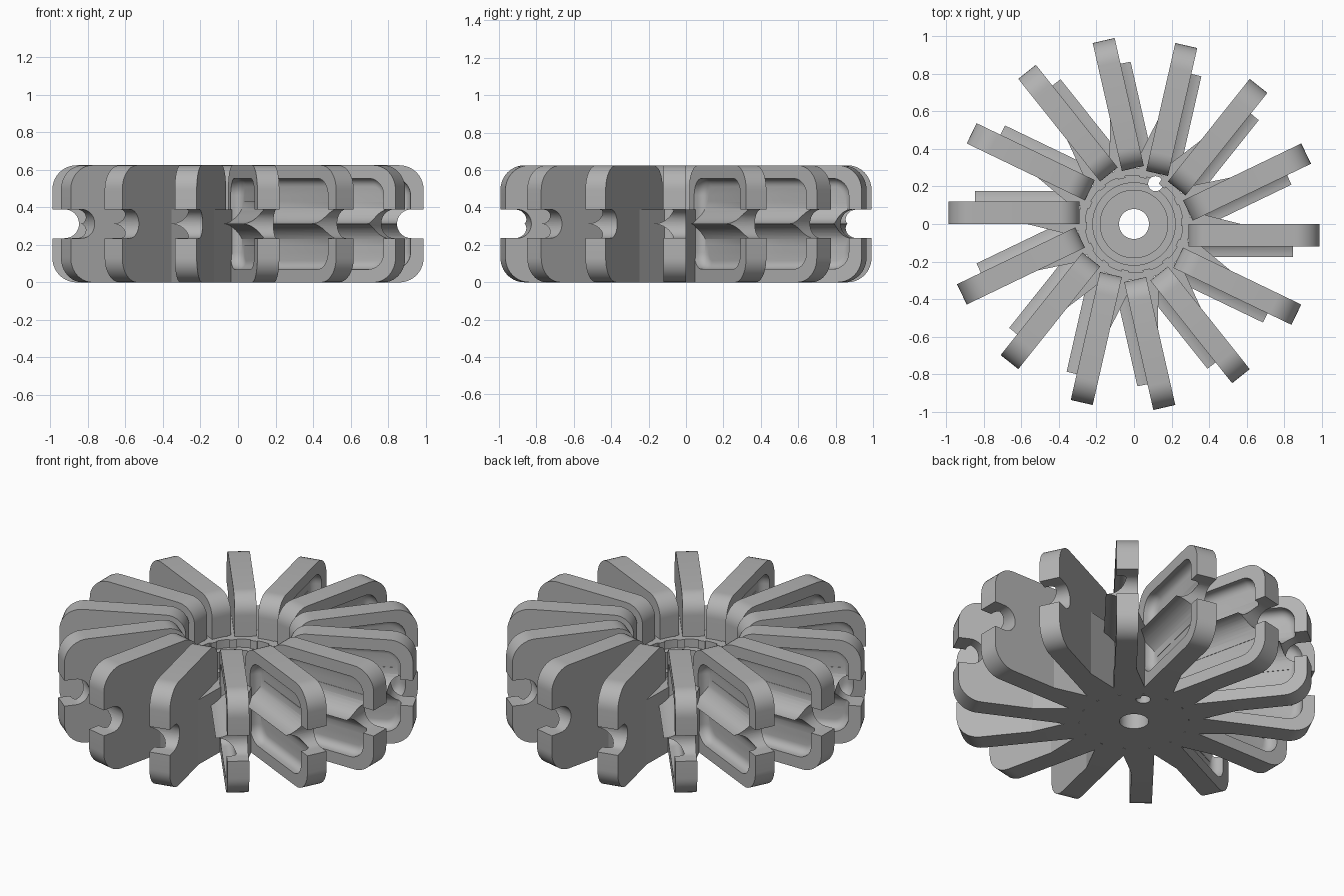
import bpy, bmesh, math
from mathutils import Matrix, Vector

if "Cube" in bpy.data.objects:
    bpy.data.objects.remove(bpy.data.objects["Cube"], do_unlink=True)

BLADES = 14
HEIGHT = 0.625
MID = HEIGHT / 2

grey = bpy.data.materials.new("light_grey")
grey.use_nodes = True
grey.diffuse_color = (0.45, 0.45, 0.45, 1)
grey.node_tree.nodes["Principled BSDF"].inputs["Base Color"].default_value = grey.diffuse_color


def arc(cx, cy, r, start, end, steps=10):
    return [(cx + r * math.cos(math.radians(start + (end - start) * i / steps)),
             cy + r * math.sin(math.radians(start + (end - start) * i / steps)))
            for i in range(steps + 1)]


def rounded_rect(x0, z0, x1, z1, r):
    return (arc(x1 - r, z0 + r, r, -90, 0) + arc(x1 - r, z1 - r, r, 0, 90)
            + arc(x0 + r, z1 - r, r, 90, 180) + arc(x0 + r, z0 + r, r, 180, 270))


def prism(name, outline, offset, direction, place):
    """Extrude a flat outline; place maps each 2D point into 3D."""
    bm = bmesh.new()
    face = bm.faces.new([bm.verts.new(place(u, v) + Vector(offset)) for u, v in outline])
    ext = bmesh.ops.extrude_face_region(bm, geom=[face])
    moved = [g for g in ext["geom"] if isinstance(g, bmesh.types.BMVert)]
    bmesh.ops.translate(bm, verts=moved, vec=direction)
    return finish(name, bm)


def finish(name, bm):
    bmesh.ops.recalc_face_normals(bm, faces=bm.faces)
    mesh = bpy.data.meshes.new(name)
    bm.to_mesh(mesh)
    bm.free()
    mesh.materials.append(grey)
    obj = bpy.data.objects.new(name, mesh)
    bpy.context.collection.objects.link(obj)
    return obj


def combine(target, other, operation):
    """Apply a boolean and discard the helper."""
    other.hide_render = True
    mod = target.modifiers.new("cut", "BOOLEAN")
    mod.operation, mod.object, mod.solver = operation, other, "EXACT"
    deps = bpy.context.evaluated_depsgraph_get()
    target.data = bpy.data.meshes.new_from_object(target.evaluated_get(deps))
    target.modifiers.clear()
    bpy.data.objects.remove(other, do_unlink=True)


def smooth(obj):
    bpy.ops.object.select_all(action="DESELECT")
    obj.select_set(True)
    bpy.context.view_layer.objects.active = obj
    bpy.ops.object.shade_smooth_by_angle(angle=math.radians(30))


def xz(u, v):
    return Vector((u, 0, v))


def xy(u, v):
    return Vector((u, v, 0))


def yz(u, v):
    return Vector((0, u, v))


# Blade plate: rounded outer corners and rounded inner top corner
outline = ([(0.29, 0)] + arc(0.86, 0.13, 0.13, -90, 0)
           + arc(0.86, HEIGHT - 0.13, 0.13, 0, 90)
           + arc(0.40, HEIGHT - 0.11, 0.11, 90, 180))
blade = prism("blade_1", outline, (0, 0, 0), (0, -0.12, 0), xz)

# Pocket in one side, with a filleted floor
pocket = prism("pocket_cutter", rounded_rect(0.35, 0.07, 0.92, 0.555, 0.09),
               (0, -0.055, 0), (0, -0.2, 0), xz)
bm = bmesh.new()
bm.from_mesh(pocket.data)
floor_edges = [e for e in bm.edges if all(v.co.y > -0.06 for v in e.verts)]
bmesh.ops.bevel(bm, geom=floor_edges, offset=0.045, segments=5, profile=0.5, affect="EDGES")
bm.to_mesh(pocket.data)
bm.free()
combine(blade, pocket, "DIFFERENCE")

# Pointed ridge with two concave sides, running along the pocket
R = 0.118
upper = arc(-0.057 - R, MID + R, R, 0, -90)
lower = arc(-0.057 - R, MID - R, R, 90, 0)
ridge_outline = [(-0.04, MID + R)] + upper + lower[1:] + [(-0.04, MID - R)]
ridge = prism("ridge", ridge_outline, (0.33, 0, 0), (0.57, 0, 0), yz)
combine(blade, ridge, "UNION")

# Round-ended slot in the outer edge
slot_outline = arc(0.925, MID, 0.077, 90, 270, 20) + [(1.1, MID - 0.077), (1.1, MID + 0.077)]
slot = prism("slot_cutter", slot_outline, (0, 0.1, 0), (0, -0.4, 0), xz)
combine(blade, slot, "DIFFERENCE")
smooth(blade)

# Low gusset between blade and hub
gusset = prism("gusset_1", [(0.57, -0.01), (0.57, 0), (0.37, 0.05), (0.25, 0.03), (0.25, -0.01)],
               (0, 0, 0), (0, 0, 0.39), xy)

# Repeat around the hub
for part in (blade, gusset):
    base = part.name.rsplit("_", 1)[0]
    for i in range(1, BLADES):
        copy = part.copy()
        copy.name = f"{base}_{i + 1}"
        copy.matrix_world = Matrix.Rotation(math.tau * i / BLADES, 4, "Z")
        bpy.context.collection.objects.link(copy)

# Hub: stepped ring turned around the axis
profile = [(0.08, 0), (0.3, 0), (0.3, 0.39), (0.26, 0.39), (0.26, 0.34),
           (0.22, 0.34), (0.22, 0.24), (0.18, 0.24), (0.18, 0.12), (0.08, 0.12)]
bm = bmesh.new()
verts = [bm.verts.new((r, 0, z)) for r, z in profile]
edges = [bm.edges.new((verts[i], verts[(i + 1) % len(verts)])) for i in range(len(verts))]
bmesh.ops.spin(bm, geom=verts + edges, axis=(0, 0, 1), cent=(0, 0, 0),
               angle=math.tau, steps=56, use_merge=True)
bmesh.ops.remove_doubles(bm, verts=bm.verts, dist=0.0001)
hub = finish("hub", bm)

# Small through hole beside the bore
hole = prism("hole_cutter", arc(0.115, 0.215, 0.04, 0, 345, 23), (0, 0, -0.1), (0, 0, 0.7), xy)
combine(hub, hole, "DIFFERENCE")
smooth(hub)
